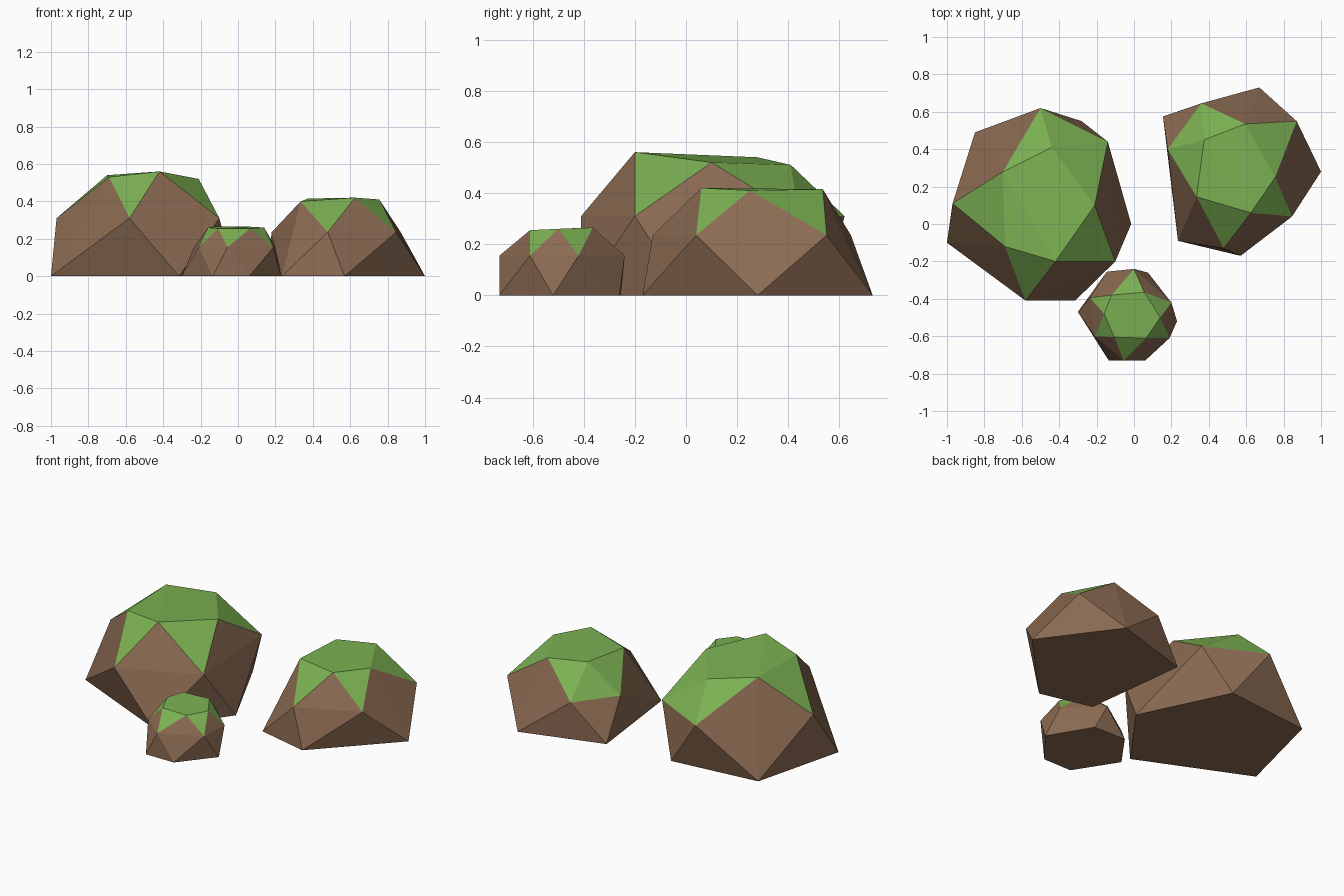
import bpy
import bmesh

default_cube = bpy.data.objects.get("Cube")
if default_cube:
    bpy.data.objects.remove(default_cube, do_unlink=True)


def make_material(name, colour):
    material = bpy.data.materials.new(name)
    material.use_nodes = True
    material.diffuse_color = colour
    shader = material.node_tree.nodes["Principled BSDF"]
    shader.inputs["Base Color"].default_value = colour
    shader.inputs["Roughness"].default_value = 0.9
    return material


brown_rock = make_material("brown rock", (0.26, 0.147, 0.085, 1))
green_moss = make_material("green moss", (0.20, 0.44, 0.085, 1))
MOSS_SLOPE = 0.55  # faces that point further up than this carry moss


def make_rock(name, base, shoulder, shoulder_height, crown):
    """Faceted boulder: the hull of a ground ring, a shoulder ring and a crown."""
    points = [(x, y, 0) for x, y in base]
    points += [(x, y, shoulder_height) for x, y in shoulder]
    points += crown

    bm = bmesh.new()
    for point in points:
        bm.verts.new(point)
    hull = bmesh.ops.convex_hull(bm, input=bm.verts)
    inside = [g for g in hull["geom_interior"] if isinstance(g, bmesh.types.BMVert)]
    bmesh.ops.delete(bm, geom=inside, context="VERTS")
    bmesh.ops.recalc_face_normals(bm, faces=bm.faces)

    # Join the flat underside into one face
    underside = [f for f in bm.faces if all(v.co.z < 0.001 for v in f.verts)]
    bmesh.ops.dissolve_faces(bm, faces=underside)

    # Moss on the gently sloping faces
    bm.normal_update()
    for face in bm.faces:
        face.material_index = int(face.normal.z > MOSS_SLOPE)
        face.smooth = False

    mesh = bpy.data.meshes.new(name)
    bm.to_mesh(mesh)
    bm.free()
    mesh.materials.append(brown_rock)
    mesh.materials.append(green_moss)
    rock = bpy.data.objects.new(name, mesh)
    bpy.context.collection.objects.link(rock)
    return rock


# Large boulder
make_rock(
    "large_rock",
    base=[(-1, -0.1), (-0.315, -0.41), (-0.015, 0), (-0.28, 0.55), (-0.85, 0.49)],
    shoulder=[(-0.97, 0.11), (-0.58, -0.41), (-0.1, -0.2), (-0.14, 0.44), (-0.5, 0.62)],
    shoulder_height=0.31,
    crown=[(-0.69, -0.12, 0.53), (-0.42, -0.2, 0.56), (-0.21, 0.1, 0.52),
           (-0.44, 0.41, 0.51), (-0.7, 0.28, 0.54)],
)

# Medium boulder
make_rock(
    "medium_rock",
    base=[(1, 0.28), (0.67, 0.73), (0.155, 0.575), (0.235, -0.09), (0.57, -0.17)],
    shoulder=[(0.87, 0.55), (0.36, 0.645), (0.18, 0.4), (0.48, -0.13), (0.845, 0.04)],
    shoulder_height=0.235,
    crown=[(0.375, 0.45, 0.415), (0.595, 0.535, 0.415), (0.755, 0.25, 0.41),
           (0.625, 0.06, 0.42), (0.335, 0.145, 0.4)],
)

# Small boulder
make_rock(
    "small_rock",
    base=[(0.075, -0.26), (0.23, -0.52), (0.06, -0.73), (-0.135, -0.73),
          (-0.3, -0.47), (-0.145, -0.255)],
    shoulder=[(0, -0.24), (0.2, -0.42), (0.19, -0.61), (-0.055, -0.73),
              (-0.21, -0.6), (-0.235, -0.395)],
    shoulder_height=0.155,
    crown=[(-0.12, -0.38, 0.265), (0.055, -0.365, 0.265), (0.14, -0.5, 0.26),
           (0.065, -0.61, 0.255), (-0.105, -0.605, 0.255), (-0.16, -0.48, 0.26)],
)
